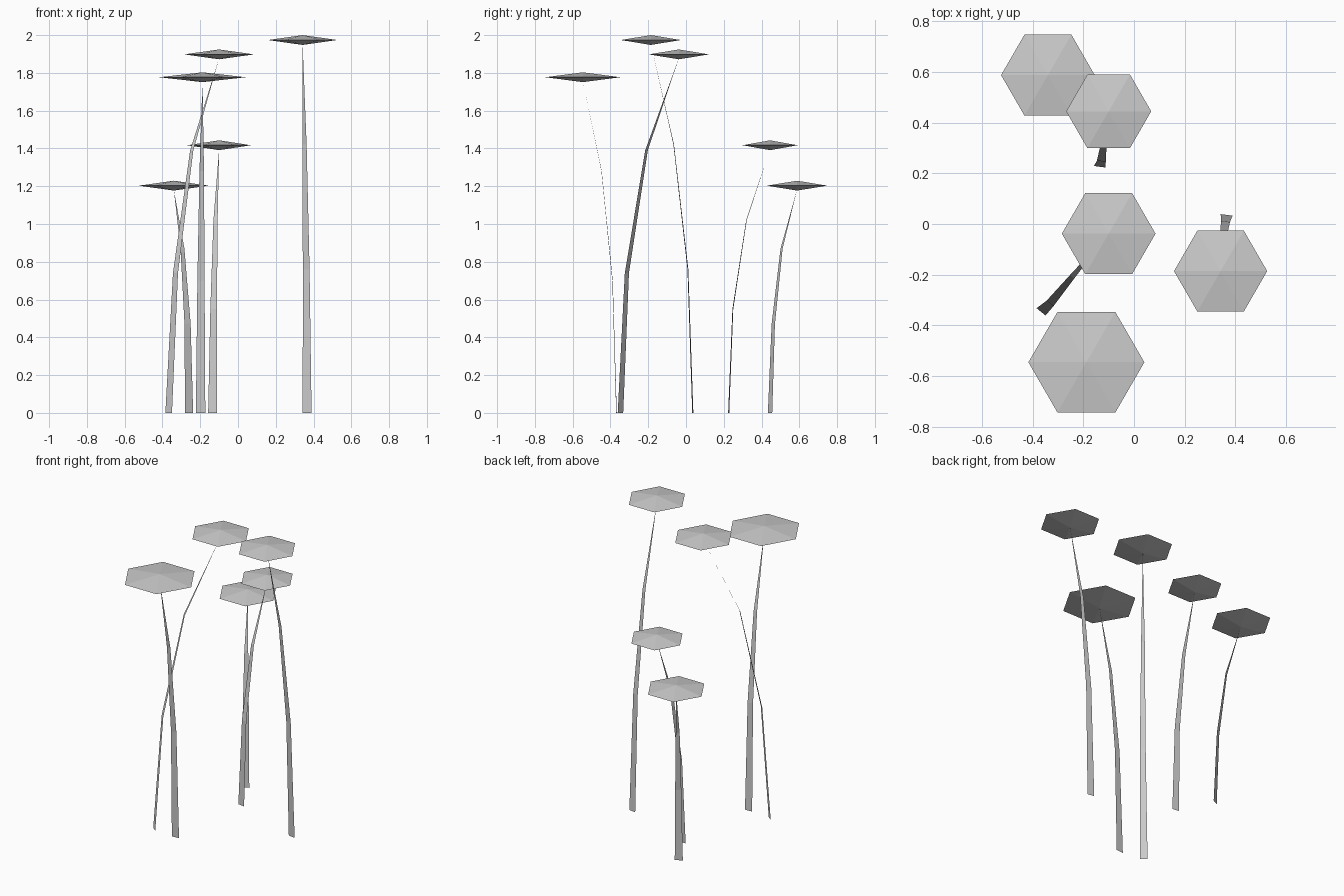
import bpy, bmesh, math
from mathutils import Vector

if "Cube" in bpy.data.objects:
    bpy.data.objects.remove(bpy.data.objects["Cube"])

grey = bpy.data.materials.new("plain grey")
grey.diffuse_color = (0.6, 0.6, 0.6, 1)
grey.use_nodes = True
grey.node_tree.nodes["Principled BSDF"].inputs["Base Color"].default_value = grey.diffuse_color


def add_object(name, bm):
    mesh = bpy.data.meshes.new(name)
    bm.to_mesh(mesh)
    bm.free()
    mesh.materials.append(grey)
    obj = bpy.data.objects.new(name, mesh)
    bpy.context.collection.objects.link(obj)
    return obj


def cap(name, centre, radius, half=0.026):
    """Shallow six-sided double cone."""
    bm = bmesh.new()
    c = Vector(centre)
    rim = [bm.verts.new(c + Vector((radius * math.cos(i * math.pi / 3),
                                    radius * math.sin(i * math.pi / 3), 0)))
           for i in range(6)]
    top = bm.verts.new(c + Vector((0, 0, half)))
    bottom = bm.verts.new(c - Vector((0, 0, half)))
    for i in range(6):
        a, b = rim[i], rim[(i + 1) % 6]
        bm.faces.new((a, b, top))
        bm.faces.new((b, a, bottom))
    add_object(name, bm)


def stem(name, path, side):
    """Flat ribbon bending along the path and tapering to a point."""
    bm = bmesh.new()
    side = Vector(side) / 2
    rows = []
    for p, w in zip(path[:3], (1.0, 0.76, 0.48)):
        p = Vector(p)
        rows.append((bm.verts.new(p - side * w), bm.verts.new(p + side * w)))
    tip = bm.verts.new(path[3])
    for (a, b), (d, c) in zip(rows, rows[1:]):
        bm.faces.new((a, b, c, d))
    bm.faces.new((rows[-1][0], rows[-1][1], tip))
    add_object(name, bm)


# cap centre, cap radius, stem foot, two bends, ribbon width direction
plants = [
    ((0.342, -0.186, 1.974), 0.184,
     (0.366, 0.036, 0), (0.361, 0.01, 0.76), (0.352, -0.065, 1.42), (0.047, -0.006, 0)),
    ((-0.10, -0.038, 1.898), 0.185,
     (-0.367, -0.347, 0), (-0.331, -0.313, 0.74), (-0.245, -0.209, 1.39), (0.035, -0.029, 0)),
    ((-0.188, -0.546, 1.777), 0.229,
     (-0.198, -0.368, 0), (-0.196, -0.389, 0.70), (-0.192, -0.447, 1.28), (0.05, 0.003, 0)),
    ((-0.34, 0.588, 1.203), 0.185,
     (-0.259, 0.445, 0), (-0.267, 0.462, 0.47), (-0.294, 0.506, 0.87), (0.043, 0.023, 0)),
    ((-0.10, 0.445, 1.417), 0.168,
     (-0.135, 0.226, 0), (-0.129, 0.248, 0.55), (-0.119, 0.32, 1.02), (0.046, -0.006, 0)),
]
for i, (c, r, foot, bend1, bend2, side) in enumerate(plants, 1):
    cap(f"flower_cap_{i}", c, r)
    stem(f"stem_{i}", (foot, bend1, bend2, (c[0], c[1], c[2] - 0.02)), side)
